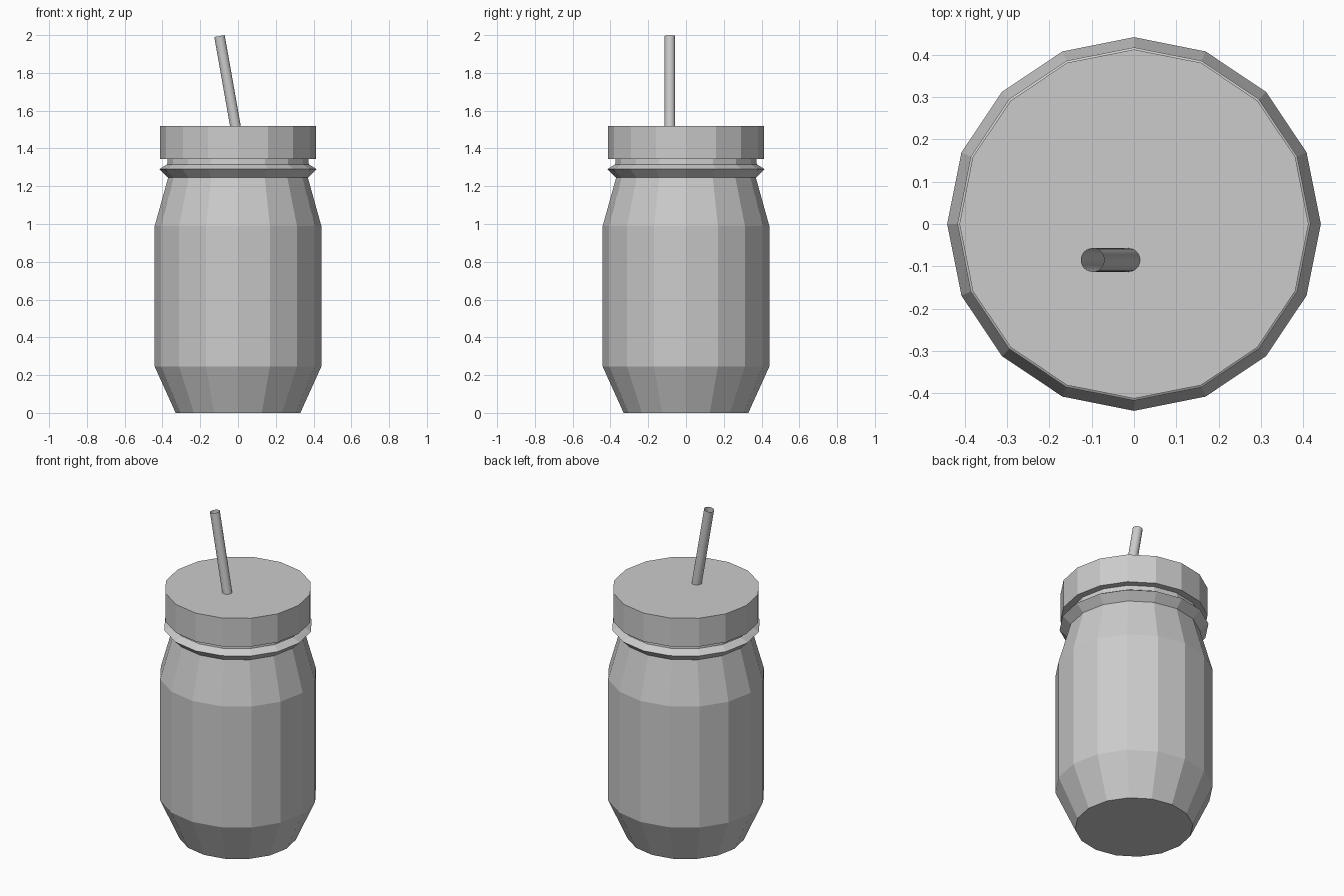
import bpy, bmesh, math
from mathutils import Vector

if "Cube" in bpy.data.objects:
    bpy.data.objects.remove(bpy.data.objects["Cube"])

SIDES = 16


def lathe(name, profile, sides=SIDES):
    """Revolve (radius, z) points into a flat-faced solid with closed ends."""
    bm = bmesh.new()
    rings = []
    for r, z in profile:
        rings.append([bm.verts.new((r * math.cos(2 * math.pi * i / sides),
                                    r * math.sin(2 * math.pi * i / sides), z))
                      for i in range(sides)])
    for low, high in zip(rings, rings[1:]):
        for i in range(sides):
            j = (i + 1) % sides
            bm.faces.new((low[i], low[j], high[j], high[i]))
    bm.faces.new(rings[0][::-1])
    bm.faces.new(rings[-1])
    mesh = bpy.data.meshes.new(name)
    bm.to_mesh(mesh)
    bm.free()
    obj = bpy.data.objects.new(name, mesh)
    bpy.context.collection.objects.link(obj)
    return obj


# Jar body with tapered base, shoulder, flared collar and neck
lathe("jar_body", [(0.33, 0), (0.441, 0.245), (0.441, 0.99), (0.37, 1.245),
                   (0.417, 1.29), (0.375, 1.316), (0.372, 1.345)])

# Screw lid
lathe("lid", [(0.412, 1.345), (0.412, 1.52)])

# Open-ended straw leaning left, pushed a little way into the lid
top = Vector((-0.098, -0.085, 1.995))
lid_point = Vector((-0.014, -0.085, 1.52))
axis = (top - lid_point).normalized()
bottom = lid_point - axis * 0.05
bpy.ops.mesh.primitive_cylinder_add(vertices=24, radius=0.028,
                                    depth=(top - bottom).length,
                                    end_fill_type='NOTHING',
                                    location=(top + bottom) / 2,
                                    rotation=axis.to_track_quat('Z', 'Y').to_euler())
straw = bpy.context.object
straw.name = "straw"
bpy.ops.object.shade_smooth_by_angle()
